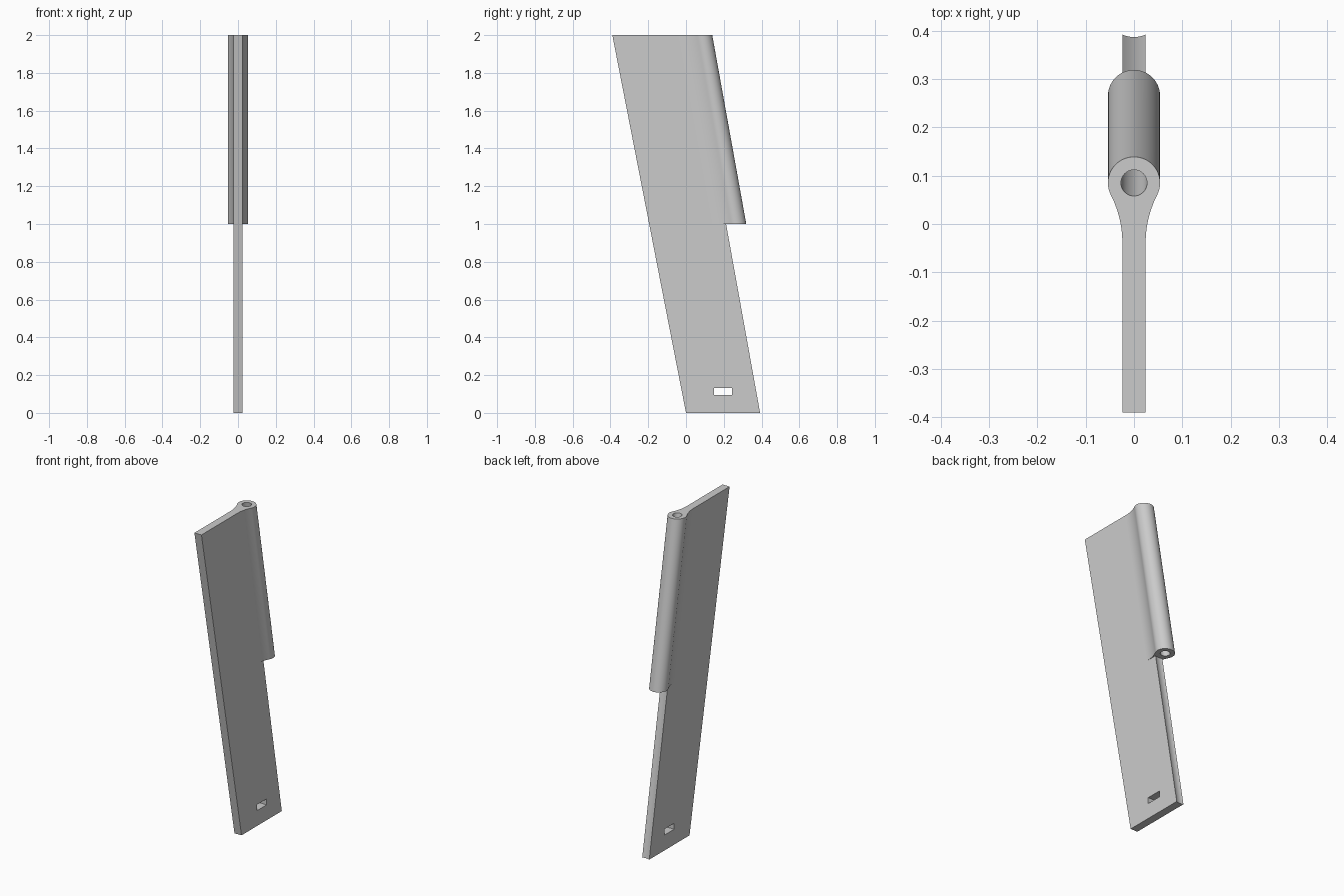
import bpy, bmesh
from math import sin, cos, pi, sqrt, atan2

if "Cube" in bpy.data.objects:
    bpy.data.objects.remove(bpy.data.objects["Cube"])

HALF = 0.024                      # half thickness of the plate
TUBE, BORE, GROOVE = 0.054, 0.027, 0.058
FLARE = 0.2214                    # radius of the blend into the tube
REACH = 0.125                     # tube axis to start of the blend
TILT = atan2(-REACH, HALF + FLARE)


def axis_y(z):
    return 0.445 - 0.18 * z


def front_y(z):
    return -0.195 * z


def arc(bm, z, cx, cy, r, a0, a1, n):
    angles = [a0 + (a1 - a0) * i / n for i in range(n + 1)]
    return [bm.verts.new((cx + r * cos(a), axis_y(z) + cy + r * sin(a), z)) for a in angles]


def tube_outline(bm, z):
    blend = arc(bm, z, HALF + FLARE, -REACH, FLARE, pi, pi + TILT, 10)
    return blend + arc(bm, z, 0, 0, TUBE, TILT, pi / 2, 20)[1:]


def bore_outline(bm, z):
    return arc(bm, z, 0, 0, BORE, pi / 2, -pi / 2, 20)


def groove_outline(bm, z):
    xs = [HALF * i / 6 for i in range(7)]
    return [bm.verts.new((x, axis_y(z) - sqrt(GROOVE ** 2 - x * x), z)) for x in xs]


def front_edge(bm, z):
    return [bm.verts.new((x, front_y(z), z)) for x in (0, HALF)]


def strip(bm, low, high):
    for i in range(len(low) - 1):
        face = bm.faces.new((low[i], low[i + 1], high[i + 1], high[i]))
        face.smooth = True


# Half of the slanted plate with its hinge tube, mirrored across x
bm = bmesh.new()
front_low, front_high = front_edge(bm, 0), front_edge(bm, 2)
tube_low, tube_high = tube_outline(bm, 1), tube_outline(bm, 2)
bore_low, bore_high = bore_outline(bm, 1), bore_outline(bm, 2)
groove_low, groove_high = groove_outline(bm, 0), groove_outline(bm, 1)

strip(bm, tube_low, tube_high)
strip(bm, bore_low, bore_high)
strip(bm, groove_low, groove_high)
bm.faces.new(front_low + front_high[::-1])
bm.faces.new(front_low + groove_low[::-1])                        # foot
bm.faces.new(front_high + tube_high + bore_high)                  # top cap
bm.faces.new(tube_low + bore_low + groove_high)                   # tube underside
bm.faces.new((front_low[1], groove_low[-1], groove_high[-1],
              tube_low[0], tube_high[0], front_high[1]))          # broad side

mesh = bpy.data.meshes.new("hinge_plate")
plate = bpy.data.objects.new("hinge_plate", mesh)
bpy.context.collection.objects.link(plate)

# Mirror in the mesh, then weld the centre seam
twin = bmesh.ops.duplicate(bm, geom=bm.verts[:] + bm.edges[:] + bm.faces[:])["geom"]
for v in twin:
    if isinstance(v, bmesh.types.BMVert):
        v.co.x *= -1
bmesh.ops.remove_doubles(bm, verts=bm.verts[:], dist=0.00001)
bmesh.ops.recalc_face_normals(bm, faces=bm.faces[:])
bm.to_mesh(mesh)
bm.free()

# Slot through the foot
bpy.ops.mesh.primitive_cube_add(size=1, location=(0, 0.197, 0.113))
cutter = bpy.context.object
cutter.name = "slot_cutter"
cutter.scale = (0.2, 0.095, 0.037)
cutter.hide_render = True
cutter.hide_viewport = True
cutter.display_type = 'WIRE'
slot = plate.modifiers.new("slot", 'BOOLEAN')
slot.operation = 'DIFFERENCE'
slot.solver = 'EXACT'
slot.object = cutter

# Plain grey
grey = bpy.data.materials.new("plain_grey")
grey.use_nodes = True
colour = (0.6, 0.6, 0.6, 1)
grey.diffuse_color = colour
grey.node_tree.nodes["Principled BSDF"].inputs["Base Color"].default_value = colour
mesh.materials.append(grey)
cutter.data.materials.append(grey)
